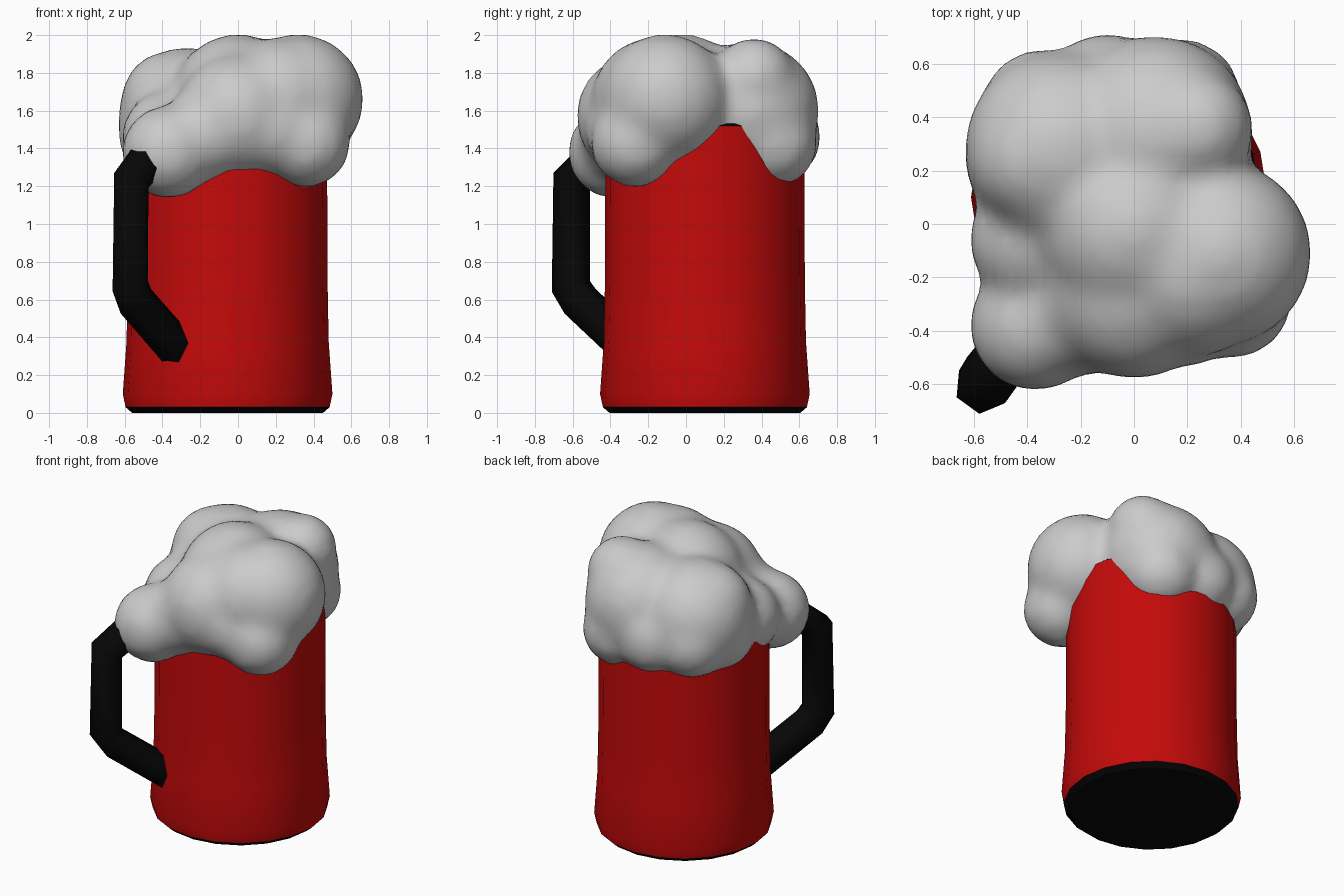
import bpy, bmesh, math
from mathutils import Matrix, Vector

if "Cube" in bpy.data.objects:
    bpy.data.objects.remove(bpy.data.objects["Cube"])

SIDES = 20
CENTRE = Vector((-0.055, 0.1, 0))


def material(name, colour):
    m = bpy.data.materials.new(name)
    m.diffuse_color = (*colour, 1)
    m.use_nodes = True
    m.node_tree.nodes["Principled BSDF"].inputs["Base Color"].default_value = m.diffuse_color
    return m


red = material("red", (0.55, 0.003, 0.003))
black = material("black", (0.002, 0.002, 0.002))


def add_object(name, bm):
    mesh = bpy.data.meshes.new(name)
    bm.to_mesh(mesh)
    bm.free()
    ob = bpy.data.objects.new(name, mesh)
    bpy.context.collection.objects.link(ob)
    return ob


def smooth(ob, angle):
    bpy.ops.object.select_all(action='DESELECT')
    ob.select_set(True)
    bpy.context.view_layer.objects.active = ob
    bpy.ops.object.shade_smooth_by_angle(angle=math.radians(angle))


def lathe(name, profile, mat, angle=40):
    bm = bmesh.new()
    verts = [bm.verts.new((r, 0, z)) for r, z in profile]
    edges = [bm.edges.new(p) for p in zip(verts, verts[1:])]
    bmesh.ops.spin(bm, geom=verts + edges, cent=(0, 0, 0), axis=(0, 0, 1),
                   angle=math.tau, steps=SIDES, use_duplicate=False)
    bmesh.ops.remove_doubles(bm, verts=bm.verts, dist=0.0005)
    bmesh.ops.recalc_face_normals(bm, faces=bm.faces)
    bmesh.ops.translate(bm, verts=bm.verts, vec=CENTRE)
    ob = add_object(name, bm)
    ob.data.materials.append(mat)
    smooth(ob, angle)
    return ob


# Mug: red wall, black base and black inner lining with rim
lathe("mug_wall", [(0.54, 0.03), (0.555, 0.1), (0.535, 0.38), (0.529, 0.7),
                   (0.527, 1.3), (0.525, 1.52)], red)
lathe("mug_base", [(0, 0), (0.505, 0), (0.54, 0.03)], black, 20)
lining = lathe("mug_lining", [(0.525, 1.52), (0.50, 1.54), (0.475, 1.52),
                              (0.465, 1.15), (0, 1.15)], black)
# lining faces look inward and up
if min(lining.data.polygons, key=lambda p: p.center.z).normal.z < 0:
    lining.data.flip_normals()

# Handle: six-sided tube along a bent path
curve = bpy.data.curves.new("handle", 'CURVE')
curve.dimensions = '3D'
curve.bevel_depth = 0.105
curve.bevel_resolution = 1
curve.use_fill_caps = True
path = [(-0.33, -0.28, 1.34), (-0.49, -0.50, 1.33), (-0.565, -0.605, 1.23),
        (-0.57, -0.61, 0.67), (-0.54, -0.56, 0.59), (-0.27, -0.23, 0.28)]
spline = curve.splines.new('POLY')
spline.points.add(len(path) - 1)
for point, co in zip(spline.points, path):
    point.co = (*co, 1)
curve.materials.append(black)
handle = bpy.data.objects.new("handle", curve)
bpy.context.collection.objects.link(handle)

# Foam: overlapping balls fused into one soft lumpy mass
lumps = [
    (0.32, -0.11, 1.66, 0.35), (0.36, -0.27, 1.43, 0.24),     # front right
    (0.22, -0.17, 1.66, 0.33), (0.18, -0.30, 1.50, 0.24),     # front
    (0.00, -0.25, 1.57, 0.335),
    (-0.19, -0.32, 1.46, 0.25), (-0.37, -0.38, 1.38, 0.25),   # by the handle
    (-0.37, -0.06, 1.46, 0.25), (0.00, -0.02, 1.655, 0.355),  # left, crown
    (-0.27, 0.28, 1.57, 0.37), (-0.36, 0.25, 1.66, 0.26),     # back left
    (-0.40, 0.24, 1.47, 0.24), (-0.34, 0.42, 1.47, 0.24),
    (0.08, 0.34, 1.60, 0.37), (0.23, 0.36, 1.77, 0.22),       # back
    (0.17, 0.46, 1.43, 0.24), (-0.10, 0.48, 1.46, 0.24),
]
bm = bmesh.new()
for x, y, z, r in lumps:
    bmesh.ops.create_icosphere(bm, subdivisions=3, radius=r,
                               matrix=Matrix.Translation((x, y, z)))
foam = add_object("foam", bm)
remesh = foam.modifiers.new("fuse", 'REMESH')
remesh.mode = 'VOXEL'
remesh.voxel_size = 0.04
remesh.use_smooth_shade = True
soften = foam.modifiers.new("soften", 'SMOOTH')
soften.factor = 0.5
soften.iterations = 10
